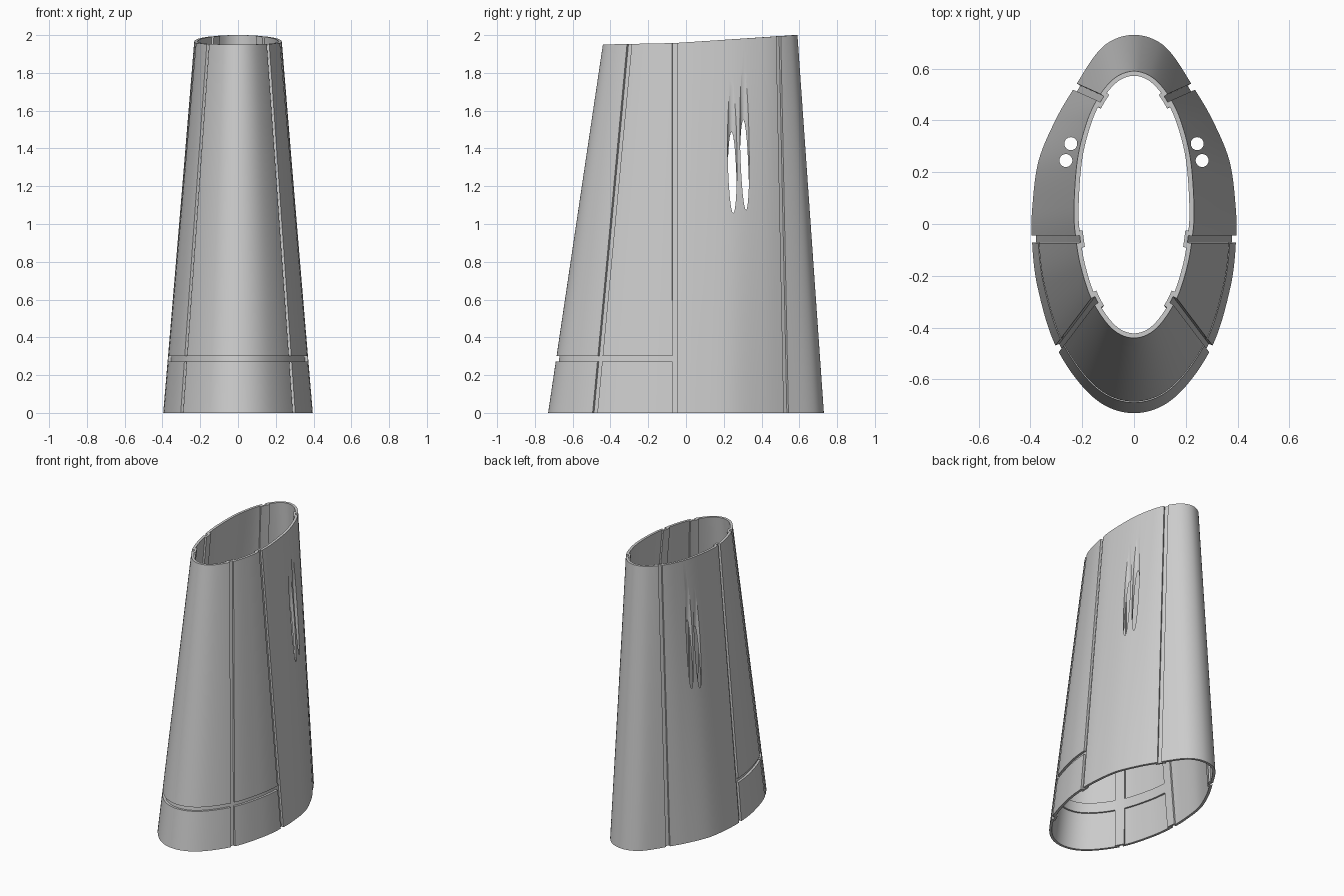
import bpy, bmesh
from math import sin, cos, radians, floor
from mathutils import Vector

cube = bpy.data.objects.get("Cube")
if cube:
    bpy.data.objects.remove(cube, do_unlink=True)

THICK = 0.018      # wall thickness
GAP = 0.014        # half width of the panel gaps
STRIP = 0.034      # half width of the backing strips
BAND_Z = 0.287     # height of the horizontal gap
TOP = None         # marks the sloping upper rim

mat = bpy.data.materials.new("panel_grey")
mat.use_nodes = True
grey = (0.6, 0.6, 0.6, 1)
mat.diffuse_color = grey
mat.node_tree.nodes["Principled BSDF"].inputs["Base Color"].default_value = grey
mat.node_tree.nodes["Principled BSDF"].inputs["Roughness"].default_value = 0.6

# Half outline from front to back: base x, base y, angle on the top ellipse
HALF = [(0, -.73, 0), (.155, -.671, 21), (.297, -.482, 43.3), (.372, -.245, 61),
        (.394, -.058, 74.8), (.392, .07, 88), (.368, .245, 110), (.301, .405, 129),
        (.228, .53, 143.7), (.147, .655, 157), (.082, .71, 168), (0, .73, 180)]
N = len(HALF) - 1
FRONT_SEAM, MID_SEAM, REAR_SEAM = 2, 4, 8


def station(k):
    """Base and top points at a whole station, mirrored on the far half."""
    k %= 2 * N
    side = 1 if k <= N else -1
    x, y, a = HALF[k if k <= N else 2 * N - k]
    a = radians(a)
    return Vector((side * x, y, side * 0.232 * sin(a), 0.075 - 0.515 * cos(a)))


def section(u):
    """Smooth curve through the stations."""
    i = floor(u)
    t = u - i
    a, b, c, d = (station(i + j) for j in (-1, 0, 1, 2))
    return 0.5 * (2 * b + (c - a) * t + (2 * a - 5 * b + 4 * c - d) * t * t
                  + (3 * b - a - 3 * c + d) * t ** 3)


def rim_height(y):
    return 1.958 + (y + 0.06) * (0.065 if y > -0.06 else 0.02)


def flat_point(u, v):
    s = section(u)
    return Vector((s[0] + (s[2] - s[0]) * v, s[1] + (s[3] - s[1]) * v))


def tangent(u, v):
    return (flat_point(u + 0.01, v) - flat_point(u - 0.01, v)) / 0.02


def surface(u, shift, z, f, depth):
    """Point on the shell; shift slides it along the outline, depth goes inward."""
    top = rim_height(section(u)[3])
    lo, hi = (top if e is TOP else e for e in z)
    v = (lo + (hi - lo) * f) / top
    u += shift / tangent(u, v).length
    top = rim_height(section(u)[3])
    hi = top if z[1] is TOP else z[1]
    height = lo + (hi - lo) * f
    p, t = flat_point(u, height / top), tangent(u, height / top).normalized()
    return (p.x - t.y * depth, p.y + t.x * depth, height)


def patch(name, u0, u1, z, shift0, shift1, d0, d1):
    """Closed curved plate between two outline positions and two heights."""
    cols = max(2, round((u1 - u0) * 8))
    rows = 10 if z[1] is TOP else 3
    bm = bmesh.new()
    layers = []
    for d in (d0, d1):
        layers.append([[bm.verts.new(surface(
            u0 + (u1 - u0) * i / cols, shift0 + (shift1 - shift0) * i / cols,
            z, j / rows, d)) for j in range(rows + 1)] for i in range(cols + 1)])
    outer, inner = layers
    for i in range(cols):
        for g in layers:
            for j in range(rows):
                bm.faces.new((g[i][j], g[i + 1][j], g[i + 1][j + 1], g[i][j + 1]))
        for j in (0, rows):
            bm.faces.new((outer[i][j], outer[i + 1][j], inner[i + 1][j], inner[i][j]))
    for j in range(rows):
        for i in (0, cols):
            bm.faces.new((outer[i][j], outer[i][j + 1], inner[i][j + 1], inner[i][j]))
    bmesh.ops.recalc_face_normals(bm, faces=bm.faces)
    me = bpy.data.meshes.new(name)
    bm.to_mesh(me)
    bm.free()
    me.materials.append(mat)
    ob = bpy.data.objects.new(name, me)
    bpy.context.collection.objects.link(ob)
    parts.append(ob)
    return ob


def panel(name, u0, u1, z):
    return patch(name, u0, u1, z, GAP, -GAP, 0, THICK)


def strip(name, u):
    patch(name, u, u, (0, TOP), -STRIP, STRIP, THICK - 0.002, THICK + 0.012)


def drill(ob, x, y):
    """Vertical round hole that slices through the sloping wall."""
    bpy.ops.mesh.primitive_cylinder_add(vertices=32, radius=0.025, depth=2,
                                        location=(x, y, 1.2))
    cutter = bpy.context.object
    cutter.hide_render = True
    mod = ob.modifiers.new("hole", "BOOLEAN")
    mod.operation, mod.solver, mod.object = "DIFFERENCE", "EXACT", cutter
    bpy.context.view_layer.objects.active = ob
    bpy.ops.object.modifier_apply(modifier=mod.name)
    bpy.data.objects.remove(cutter, do_unlink=True)


parts = []
LOWER, UPPER, FULL = (0, BAND_Z - GAP), (BAND_Z + GAP, TOP), (0, TOP)

# Front and back panels
for label, z in (("lower", LOWER), ("upper", UPPER)):
    panel("front_panel_" + label, -FRONT_SEAM, FRONT_SEAM, z)
panel("back_panel", REAR_SEAM, 2 * N - REAR_SEAM, FULL)

# Side panels and backing strips
for side, label in ((1, "left"), (-1, "right")):
    for level, z in (("lower", LOWER), ("upper", UPPER)):
        a, b = sorted((side * FRONT_SEAM, side * MID_SEAM))
        panel(f"front_side_panel_{level}_{label}", a, b, z)
    a, b = sorted((side * MID_SEAM, side * REAR_SEAM))
    rear = panel("rear_side_panel_" + label, a, b, FULL)
    for x, y in ((0.263, 0.245), (0.244, 0.31)):
        drill(rear, side * x, y)
    for seam, u in (("front", FRONT_SEAM), ("mid", MID_SEAM), ("rear", REAR_SEAM)):
        strip(f"{seam}_seam_strip_{label}", side * u)

# Horizontal backing band across the front
patch("front_band_strip", -MID_SEAM, MID_SEAM, (BAND_Z - STRIP, BAND_Z + STRIP),
      0, 0, THICK - 0.002, THICK + 0.012)

# Smooth curved faces with crisp plate edges
bpy.ops.object.select_all(action="DESELECT")
for ob in parts:
    ob.select_set(True)
bpy.context.view_layer.objects.active = parts[0]
bpy.ops.object.shade_smooth_by_angle(angle=radians(30))
